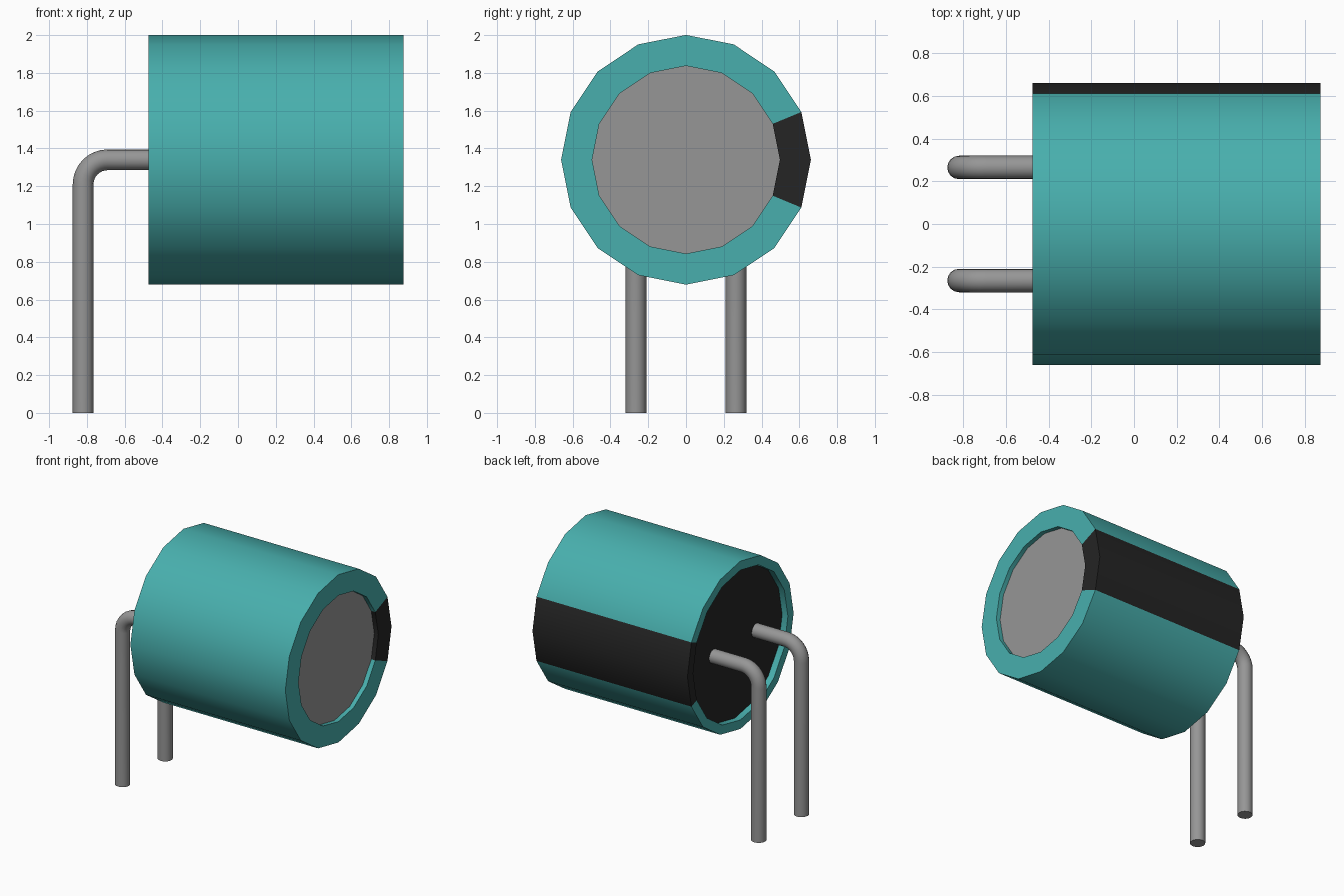
import bpy
import bmesh
from math import sin, cos, pi, atan2
from mathutils import Vector

if "Cube" in bpy.data.objects:
    bpy.data.objects.remove(bpy.data.objects["Cube"], do_unlink=True)


def material(name, rgb):
    m = bpy.data.materials.new(name)
    m.use_nodes = True
    m.diffuse_color = (*rgb, 1)
    m.node_tree.nodes["Principled BSDF"].inputs["Base Color"].default_value = (*rgb, 1)
    return m


TEAL = material("teal sleeve", (0.065, 0.43, 0.42))
BLACK = material("black", (0.018, 0.018, 0.018))
GREY = material("grey metal", (0.305, 0.305, 0.305))

SIDES = 16
AXIS_Z = 1.34
Y = Vector((0, 1, 0))
Z = Vector((0, 0, 1))


def loft(name, rings, mats, pick=None):
    """Skin rings of (centre, radius, second axis); the first axis is always y."""
    bm = bmesh.new()
    loops = []
    for centre, radius, v in rings:
        angles = [2 * pi * i / SIDES for i in range(SIDES)]
        loops.append([bm.verts.new(Vector(centre) + radius * (cos(a) * Y + sin(a) * v))
                      for a in angles])
    for a, b in zip(loops, loops[1:]):
        for i in range(SIDES):
            j = (i + 1) % SIDES
            bm.faces.new((a[i], a[j], b[j], b[i]))
    caps = [bm.faces.new(loops[0]), bm.faces.new(loops[-1])]
    bmesh.ops.recalc_face_normals(bm, faces=bm.faces[:])
    if pick:
        for f in bm.faces:
            f.material_index = pick(f, f in caps)
    mesh = bpy.data.meshes.new(name)
    bm.to_mesh(mesh)
    bm.free()
    for m in mats:
        mesh.materials.append(m)
    obj = bpy.data.objects.new(name, mesh)
    bpy.context.collection.objects.link(obj)
    bpy.ops.object.select_all(action="DESELECT")
    obj.select_set(True)
    bpy.context.view_layer.objects.active = obj
    bpy.ops.object.shade_smooth_by_angle(angle=pi / 6)
    return obj


# Can body: sleeve with a recessed metal end and a recessed black base
def body_colour(face, is_cap):
    c = face.calc_center_median()
    if is_cap:
        return 2 if c.x > 0 else 1
    return 1 if abs(atan2(c.z - AXIS_Z, c.y)) < pi / 8 else 0


profile = [(0.84, 0.497), (0.875, 0.497), (0.875, 0.661),
           (-0.475, 0.661), (-0.475, 0.59), (-0.425, 0.59)]
loft("can_body", [((x, 0, AXIS_Z), r, Z) for x, r in profile],
     [TEAL, BLACK, GREY], body_colour)

# Two bent wire leads
WIRE, BEND, LEAD_X, STEPS = 0.055, 0.13, -0.82, 8
for side, y in (("left", 0.265), ("right", -0.265)):
    rings = [((-0.42, y, AXIS_Z), WIRE, Z)]
    for i in range(STEPS + 1):
        a = pi / 2 * (1 + i / STEPS)
        out = Vector((cos(a), 0, sin(a)))
        hub = Vector((LEAD_X + BEND, y, AXIS_Z - BEND))
        rings.append((hub + BEND * out, WIRE, out))
    rings.append(((LEAD_X, y, 0), WIRE, Vector((-1, 0, 0))))
    loft("wire_lead_" + ("back" if y > 0 else "front"), rings, [GREY])
